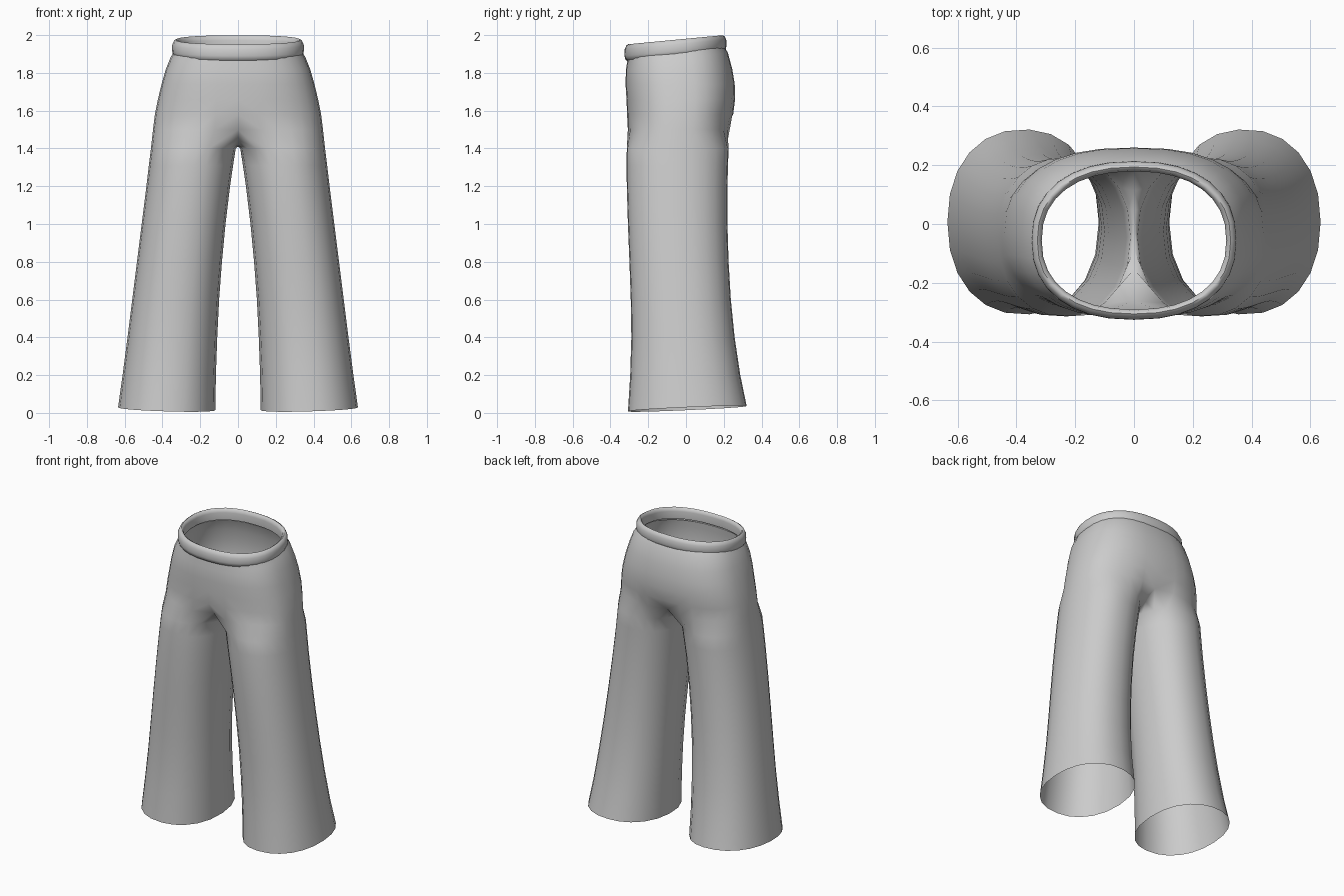
import bpy, bmesh
from math import sin, cos, radians

cube = bpy.data.objects.get("Cube")
if cube:
    bpy.data.objects.remove(cube)

grey = bpy.data.materials.new("grey_cloth")
grey.use_nodes = True
grey.diffuse_color = (0.6, 0.6, 0.6, 1)
grey.node_tree.nodes["Principled BSDF"].inputs["Base Color"].default_value = (0.6, 0.6, 0.6, 1)

OUT, INN = 16, 6   # segments round the outside and the inside of a leg
SPREAD = 35        # how far the outside arc wraps towards the inner leg


def oval(deg, x0, x1, y0, y1, power=2.3):
    """Point of a squarish oval; -90 is front, 0 is outside, 90 is back."""
    c, s = cos(radians(deg)), sin(radians(deg))
    px = abs(c) ** (2 / power) * (1 if c > 0 else -1)
    py = abs(s) ** (2 / power) * (1 if s > 0 else -1)
    return (x0 + x1) / 2 + px * (x1 - x0) / 2, (y0 + y1) / 2 + py * (y1 - y0) / 2


def finish(bm, name):
    bmesh.ops.recalc_face_normals(bm, faces=bm.faces)
    mesh = bpy.data.meshes.new(name)
    bm.to_mesh(mesh)
    bm.free()
    obj = bpy.data.objects.new(name, mesh)
    bpy.context.collection.objects.link(obj)
    mesh.materials.append(grey)
    bpy.ops.object.select_all(action='DESELECT')
    obj.select_set(True)
    bpy.context.view_layer.objects.active = obj
    bpy.ops.object.shade_smooth_by_angle(angle=radians(60))
    return obj


def bridge(bm, a, b, closed):
    n = len(a)
    for i in range(n if closed else n - 1):
        j = (i + 1) % n
        bm.faces.new((a[i], a[j], b[j], b[i]))


# Trousers: half the body and one leg, mirrored
bm = bmesh.new()

# torso rows: height, half width, front, back
torso = [(1.92, 0.335, -0.31, 0.20), (1.88, 0.358, -0.312, 0.222),
         (1.82, 0.382, -0.318, 0.245), (1.74, 0.405, -0.32, 0.258),
         (1.66, 0.424, -0.315, 0.26), (1.58, 0.44, -0.312, 0.25)]
rings = []
for row, (z, w, f, b) in enumerate(torso):
    ring = []
    for k in range(OUT + 1):
        x, y = oval(-90 + 180 * k / OUT, -w, w, f, b, 2.5)
        tilt = 0.095 * (y + 0.05) if row < 2 else 0
        ring.append(bm.verts.new((0 if k in (0, OUT) else x, y, z + tilt)))
    rings.append(ring)
for a, b in zip(rings, rings[1:]):
    bridge(bm, a, b, False)

# crotch ring: outside arc plus a saddle along the centre line
saddle = []
for k in range(OUT + 1):
    x, y = oval(-90 + 180 * k / OUT, -0.45, 0.45, -0.312, 0.236, 2.5)
    mid = k in (0, OUT)
    saddle.append(bm.verts.new((0 if mid else x, y * (0.84 if mid else 1), 1.5)))
bridge(bm, rings[-1], saddle, False)
for k in range(1, INN):
    t = k / INN * 2 - 1
    saddle.append(bm.verts.new((0, -0.02 - 0.2 * t, 1.41 + 0.08 * t * t)))

# leg rows: height, inner, outer, front, back
legs = [(1.4, 0.012, 0.461, -0.314, 0.226), (1.31, 0.026, 0.472, -0.315, 0.223),
        (1.2, 0.042, 0.485, -0.314, 0.22), (1.0, 0.066, 0.51, -0.308, 0.22),
        (0.8, 0.085, 0.535, -0.3, 0.226), (0.6, 0.1, 0.56, -0.293, 0.238),
        (0.4, 0.11, 0.585, -0.29, 0.258), (0.2, 0.117, 0.611, -0.296, 0.288),
        (0.022, 0.12, 0.635, -0.308, 0.322)]
previous = saddle
for z, x0, x1, f, b in legs:
    ring = []
    for k in range(OUT + INN):
        if k <= OUT:
            deg = -90 - SPREAD + (180 + 2 * SPREAD) * k / OUT
        else:
            deg = 90 + SPREAD + (180 - 2 * SPREAD) * (k - OUT) / INN
        x, y = oval(deg, x0, x1, f, b, 2.2)
        hem = 0.045 * y + 0.03 * (x - 0.38) if z < 0.1 else 0
        ring.append(bm.verts.new((x, y, z + hem)))
    bridge(bm, previous, ring, True)
    previous = ring
trousers = finish(bm, "trousers")
mirror = trousers.modifiers.new("mirror", 'MIRROR')
mirror.use_clip = True
mirror.merge_threshold = 0.002

# Waistband: rolled profile swept round the waist (outward offset, height)
bm = bmesh.new()
profile = [(-0.012, -0.088), (0.0, -0.082), (0.006, -0.06), (0.005, -0.025), (-0.004, -0.006),
           (-0.014, 0.0), (-0.024, -0.006), (-0.029, -0.025), (-0.026, -0.075)]
SIDES = 32
bands = []
for d, h in profile:
    ring = []
    for k in range(SIDES):
        x, y = oval(360 * k / SIDES, -0.343 - d, 0.343 + d, -0.32 - d, 0.208 + d, 2.3)
        ring.append(bm.verts.new((x, y, 1.976 + h + 0.095 * (y + 0.05))))
    bands.append(ring)
for a, b in zip(bands, bands[1:]):
    bridge(bm, a, b, True)
finish(bm, "waistband")
